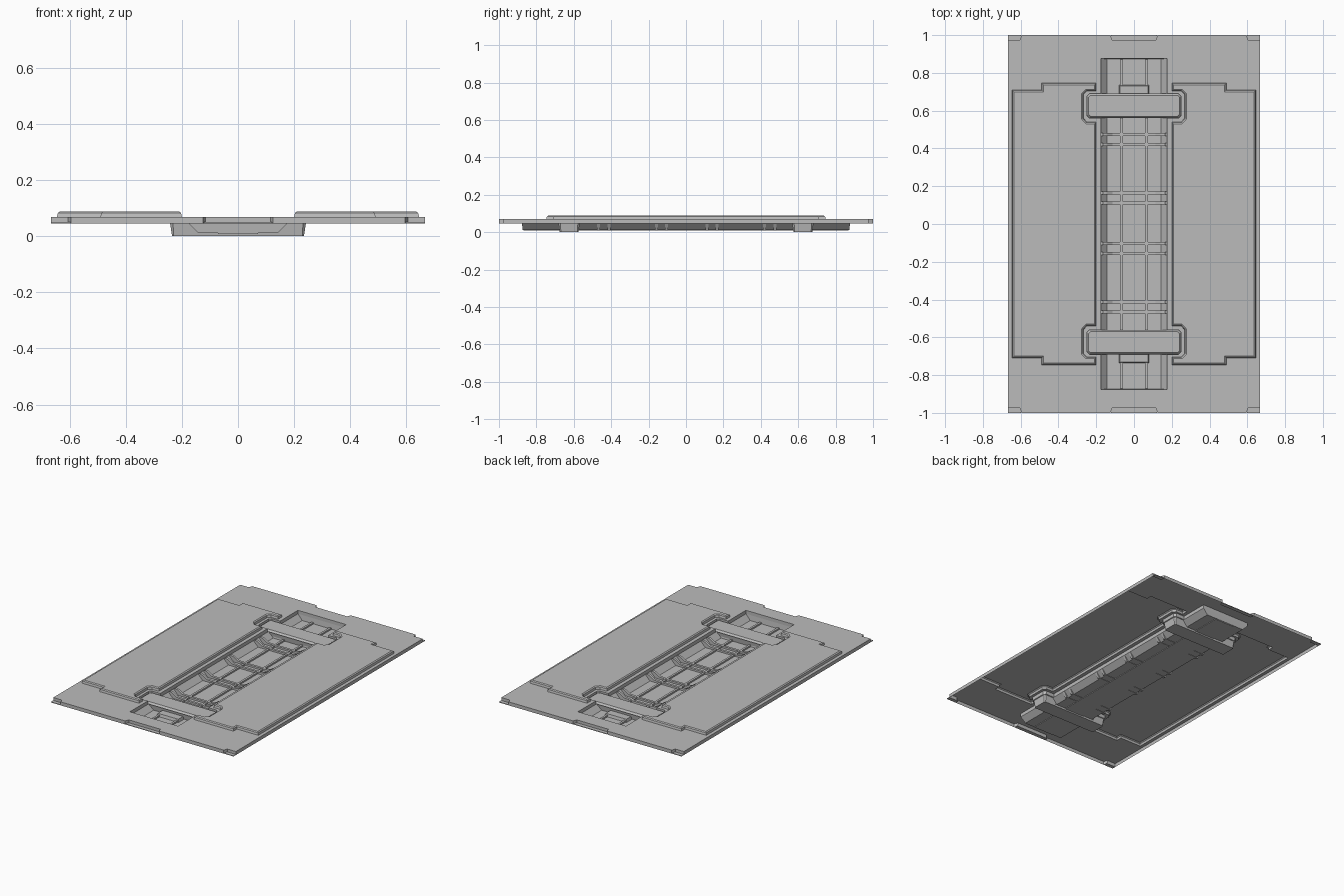
import bpy, bmesh
from mathutils import Vector

if "Cube" in bpy.data.objects:
    bpy.data.objects.remove(bpy.data.objects["Cube"], do_unlink=True)

GREY = (0.5, 0.5, 0.5, 1)
mat = bpy.data.materials.new("plain grey")
mat.use_nodes = True
mat.diffuse_color = GREY
mat.node_tree.nodes["Principled BSDF"].inputs["Base Color"].default_value = GREY

UNDER, TOP, RAISED, FLOOR = 0.046, 0.069, 0.088, 0.012


def finish(name, bm):
    mesh = bpy.data.meshes.new(name)
    bm.to_mesh(mesh)
    bm.free()
    mesh.materials.append(mat)
    bpy.context.collection.objects.link(bpy.data.objects.new(name, mesh))


def four(q):
    """Counter-clockwise loop from its first-quadrant points."""
    return (q + [(-x, y) for x, y in reversed(q)]
            + [(-x, -y) for x, y in q] + [(x, -y) for x, y in reversed(q)])


def rect(x0, x1, y0, y1):
    return [(x0, y0), (x1, y0), (x1, y1), (x0, y1)]


def inset(loop, d):
    out = []
    for i, p in enumerate(loop):
        p, a, b = Vector(p), Vector(loop[i - 1]), Vector(loop[(i + 1) % len(loop)])
        u, v = (p - a).normalized(), (b - p).normalized()
        n, m = Vector((-u.y, u.x)), Vector((-v.y, v.x))
        out.append(tuple(p + (n + m) * d / (1 + n.dot(m))))
    return out


def loft(name, rings, bottom=True, top=True, inward=False):
    """Skin a stack of matching loops, each given as (loop, z)."""
    bm = bmesh.new()
    rows = [[bm.verts.new((x, y, z)) for x, y in loop] for loop, z in rings]
    for a, b in zip(rows, rows[1:]):
        for i in range(len(a)):
            j = (i + 1) % len(a)
            bm.faces.new((a[i], a[j], b[j], b[i]))
    if bottom:
        bm.faces.new(rows[0][::-1])
    if top:
        bm.faces.new(rows[-1])
    if inward:
        bmesh.ops.reverse_faces(bm, faces=bm.faces[:])
    finish(name, bm)


def box(name, x0, x1, y0, y1, z0, z1):
    r = rect(x0, x1, y0, y1)
    loft(name, [(r, z0), (r, z1)])


# Outlines: plate edge with notches, central opening, raised panels
edge = four([(0.667, 0.975), (0.605, 0.975), (0.595, 1), (0.125, 1), (0.115, 0.975)])
opening = four([(0.176, 0.56), (0.235, 0.56), (0.25, 0.575), (0.25, 0.675),
                (0.235, 0.69), (0.176, 0.69), (0.176, 0.877)])
half = [(0.645, 0.71), (0.49, 0.71), (0.49, 0.747), (0.2, 0.747), (0.2, 0.703),
        (0.25, 0.703), (0.268, 0.685), (0.268, 0.56), (0.25, 0.54), (0.2, 0.54)]
left_panel = half + [(x, -y) for x, y in reversed(half)]
right_panel = [(-x, y) for x, y in reversed(left_panel)]

# Plate skin with holes under the panels and channel
bm = bmesh.new()
for loop in (edge, opening, left_panel, right_panel):
    vs = [bm.verts.new((x, y, TOP)) for x, y in loop]
    for i in range(len(vs)):
        bm.edges.new((vs[i - 1], vs[i]))
bmesh.ops.triangle_fill(bm, edges=bm.edges[:], use_beauty=True, normal=(0, 0, 1))
for f in bm.faces:
    if f.normal.z < 0:
        f.normal_flip()
finish("plate_skin", bm)
loft("plate_skirt", [(edge, UNDER), (edge, TOP)], False, False)
loft("opening_wall", [(opening, UNDER), (opening, TOP)], False, False, True)

# Thin lips left at the notches
for s in (-1, 1):
    y0, y1 = sorted((s * 0.975, s))
    for x0, x1 in ((-0.667, -0.597), (-0.122, 0.122), (0.597, 0.667)):
        box("notch_lip", x0, x1, y0, y1, UNDER, UNDER + 0.004)

# Raised side panels, open below
for name, loop in (("left_panel", left_panel), ("right_panel", right_panel)):
    loft(name, [(loop, TOP), (inset(loop, 0.003), RAISED - 0.005),
                (inset(loop, 0.01), RAISED)], False)

# Channel trough with sloping sides
loft("channel", [(rect(-0.142, 0.142, -0.873, 0.873), FLOOR),
                 (rect(-0.176, 0.176, -0.877, 0.877), UNDER)], True, False, True)
box("channel_keel", -0.072, 0.072, -0.87, 0.87, 0.008, FLOOR)

# Long strips on the channel floor
for x in (-0.066, 0.066):
    box("floor_strip", x - 0.007, x + 0.007, -0.87, 0.87, FLOOR, 0.022)

# Paired cross ribs, U-shaped and reaching just past the trough sides
profile = [(0.155, 0.01), (0.175, UNDER), (0.165, 0.052), (0.145, 0.046),
           (0.115, 0.027), (0.08, 0.024)]
profile = profile + [(-x, z) for x, z in reversed(profile)]
for pair in (0.448, 0.138, -0.13, -0.44):
    for y in (pair - 0.027, pair + 0.027):
        bm = bmesh.new()
        face = bm.faces.new([bm.verts.new((x, y - 0.008, z)) for x, z in profile])
        ext = bmesh.ops.extrude_face_region(bm, geom=[face])
        bmesh.ops.translate(bm, vec=(0, 0.016, 0),
                            verts=[v for v in ext["geom"] if isinstance(v, bmesh.types.BMVert)])
        bmesh.ops.recalc_face_normals(bm, faces=bm.faces[:])
        finish("cross_rib", bm)

# Bridging bars with their gussets and steps
for s in (-1, 1):
    def span(a, b):
        return sorted((s * a, s * b))
    y0, y1 = span(0.56, 0.69)
    c = 0.015
    bar = [(-0.25, y0 + c), (-0.235, y0), (0.235, y0), (0.25, y0 + c),
           (0.25, y1 - c), (0.235, y1), (-0.235, y1), (-0.25, y1 - c)]
    loft("bridge_bar", [(inset(bar, 0.015), 0), (inset(bar, 0.008), UNDER),
                        (bar, 0.05), (inset(bar, 0.01), 0.062)])
    for x in (-0.112, 0.112):
        loft("bar_gusset", [(rect(x - 0.04, x + 0.04, *span(0.57, 0.59)), FLOOR),
                            (rect(x - 0.04, x + 0.04, *span(0.578, 0.59)), 0.058)])
    loft("bar_step", [(rect(-0.08, 0.08, *span(0.68, 0.735)), FLOOR),
                      (rect(-0.075, 0.075, *span(0.68, 0.73)), 0.03)])
